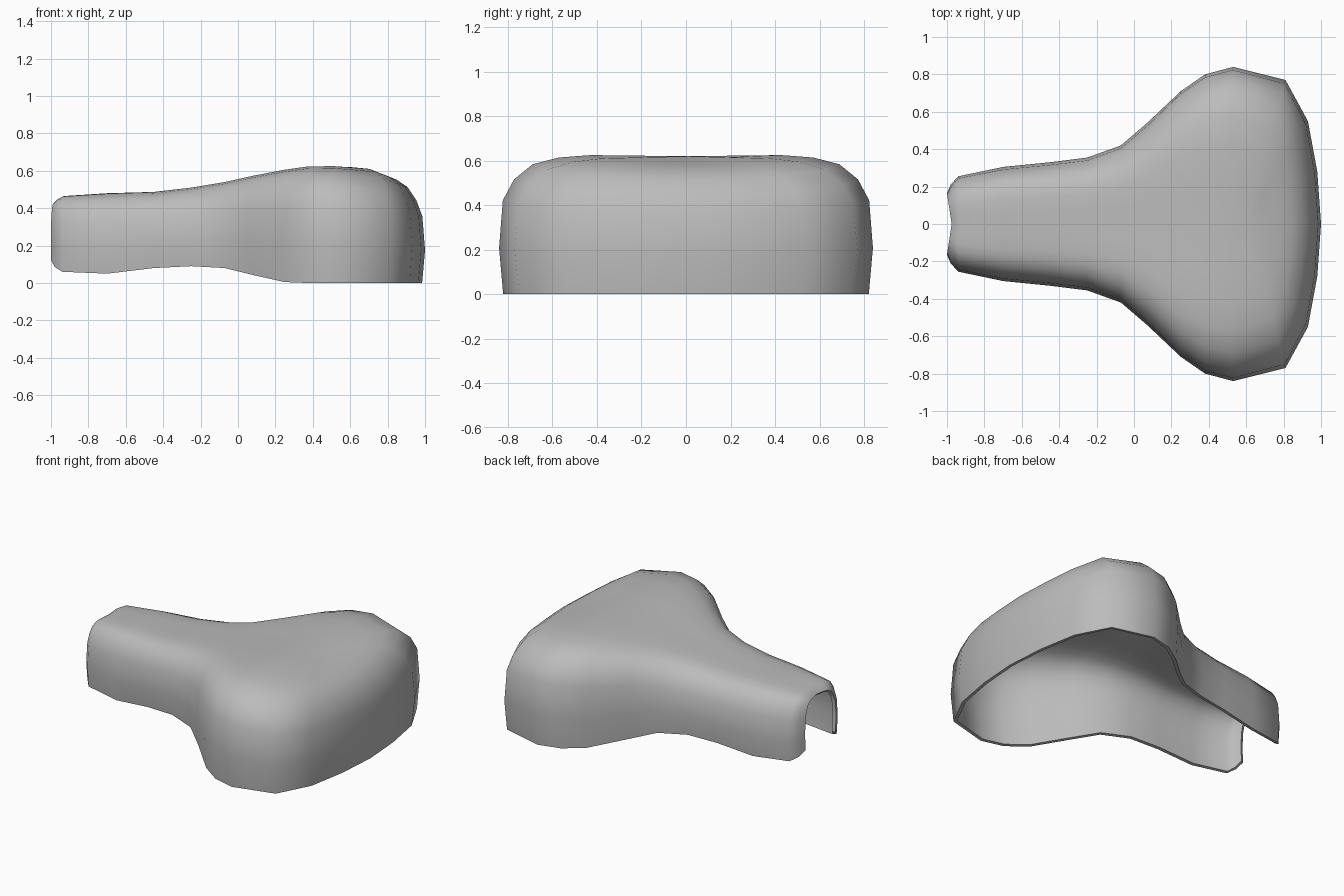
import bpy
import bmesh
import math

if "Cube" in bpy.data.objects:
    bpy.data.objects.remove(bpy.data.objects["Cube"])

# Half outline, nose to tail: x, half width, spine x, edge crown z, spine z, rim z, roundness
OUTLINE = [
    (-1.0, .165, -.975, .425, .43, .12, .8),
    (-.98, .21, -.955, .445, .45, .085, .8),
    (-.94, .255, -.93, .46, .465, .06, .8),
    (-.70, .305, -.70, .475, .48, .05, .8),
    (-.45, .33, -.45, .485, .487, .08, .8),
    (-.25, .355, -.25, .51, .51, .09, .8),
    (-.07, .42, -.07, .54, .54, .08, .85),
    (.07, .54, .08, .575, .57, .045, .9),
    (.25, .71, .24, .61, .60, .005, 1),
    (.38, .80, .36, .63, .615, 0, 1),
    (.53, .84, .48, .63, .62, 0, 1),
    (.81, .77, .60, .60, .62, 0, .95),
    (.93, .55, .60, .555, .62, 0, .88),
    (.98, .28, .60, .535, .62, 0, .85),
    (1.0, 0, .60, .53, .62, 0, .85),
]
# Wall profile from rim to spine: inset fraction, height fraction
PROFILE = [(.022, 0), (0, .33), (.02, .67), (.08, .82), (.18, .93),
           (.32, .98), (.49, 1), (.75, 1), (1, 1)]


def wall_point(station, side, inset, height):
    x, w, sx, crown, spine, rim, power = station
    f = inset ** power
    top = crown + (spine - crown) * f
    return (x + (sx - x) * f, side * w * (1 - f), rim + (top - rim) * height)


# Saddle shell: walls and top swept around the whole outline
stations = [(s, 1) for s in OUTLINE] + [(s, -1) for s in reversed(OUTLINE[:-1])]
bm = bmesh.new()
rows = [[bm.verts.new(wall_point(s, side, f, h)) for f, h in PROFILE]
        for s, side in stations]
for a, b in zip(rows, rows[1:]):
    for i in range(len(PROFILE) - 1):
        bm.faces.new((a[i], a[i + 1], b[i + 1], b[i]))
bmesh.ops.remove_doubles(bm, verts=bm.verts, dist=.0005)
bmesh.ops.recalc_face_normals(bm, faces=bm.faces)
bm.normal_update()
# Make the outer skin face upward
if sum(f.normal.z * f.calc_area() for f in bm.faces) < 0:
    bmesh.ops.reverse_faces(bm, faces=bm.faces)
mesh = bpy.data.meshes.new("saddle_shell")
bm.to_mesh(mesh)
bm.free()
shell = bpy.data.objects.new("saddle_shell", mesh)
bpy.context.collection.objects.link(shell)

# Grey material
grey = bpy.data.materials.new("saddle_grey")
grey.use_nodes = True
colour = (.5, .5, .5, 1)
grey.diffuse_color = colour
grey.node_tree.nodes["Principled BSDF"].inputs["Base Color"].default_value = colour
mesh.materials.append(grey)

# Wall thickness, then smooth shading with crisp rims
bpy.context.view_layer.objects.active = shell
shell.select_set(True)
solid = shell.modifiers.new("thickness", "SOLIDIFY")
solid.thickness = .022
solid.offset = -1
bpy.ops.object.modifier_apply(modifier=solid.name)
bpy.ops.object.shade_smooth_by_angle(angle=math.radians(50))
